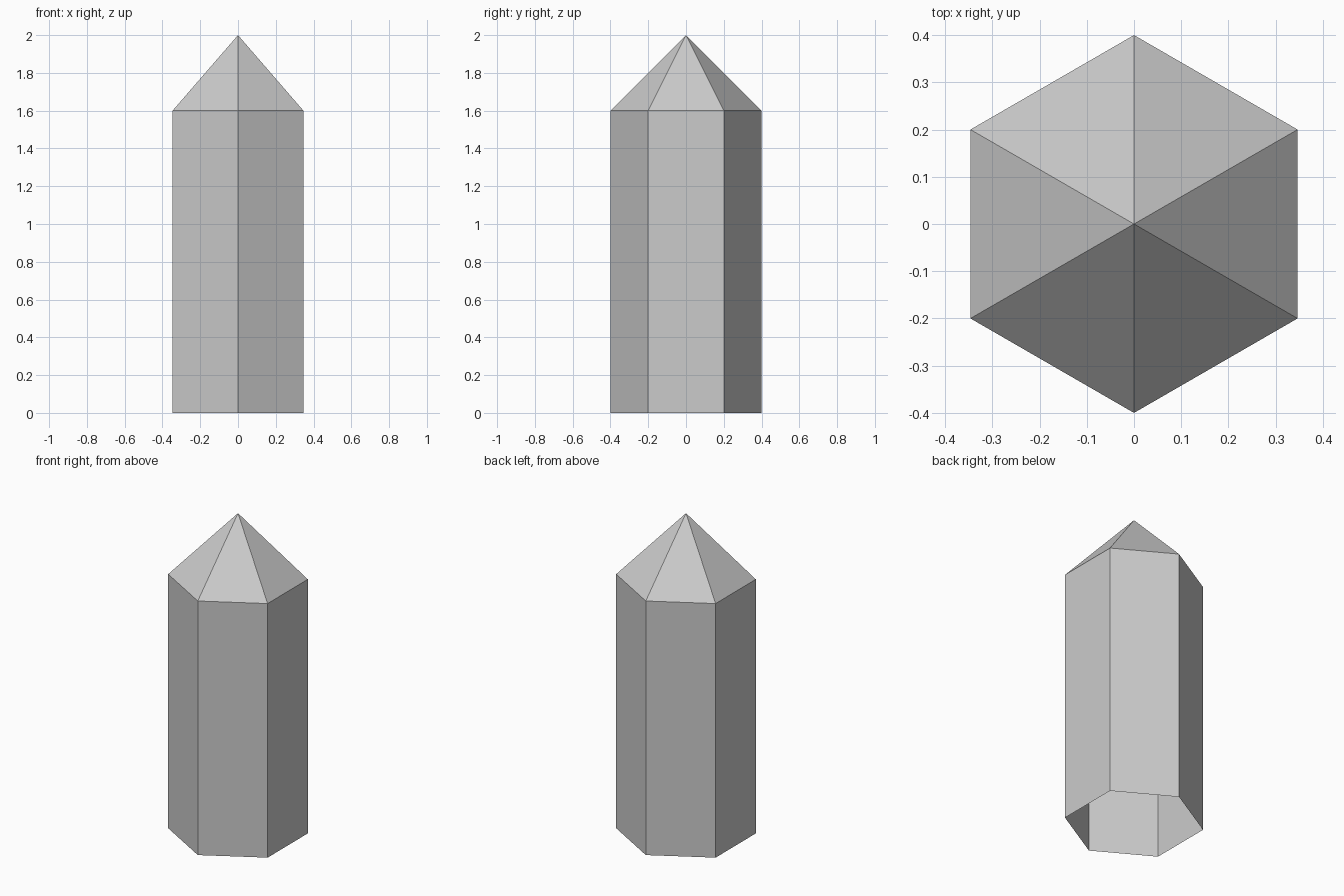
import bpy, bmesh
from math import cos, sin, pi

if "Cube" in bpy.data.objects:
    bpy.data.objects.remove(bpy.data.objects["Cube"])

SIDES, RADIUS, SHOULDER, TIP = 6, 0.4, 1.6, 2.0

bm = bmesh.new()


def ring(z):
    # hexagon with corners pointing to the front and back
    angles = [pi / 2 + 2 * pi * i / SIDES for i in range(SIDES)]
    return [bm.verts.new((RADIUS * cos(a), RADIUS * sin(a), z)) for a in angles]


# Open-bottomed hexagonal shaft with a pointed pyramid tip
bottom, top = ring(0), ring(SHOULDER)
apex = bm.verts.new((0, 0, TIP))
for i in range(SIDES):
    j = (i + 1) % SIDES
    bm.faces.new((bottom[i], bottom[j], top[j], top[i]))
    bm.faces.new((top[i], top[j], apex))

mesh = bpy.data.meshes.new("crystal")
bm.to_mesh(mesh)
bm.free()
crystal = bpy.data.objects.new("crystal", mesh)
bpy.context.collection.objects.link(crystal)
